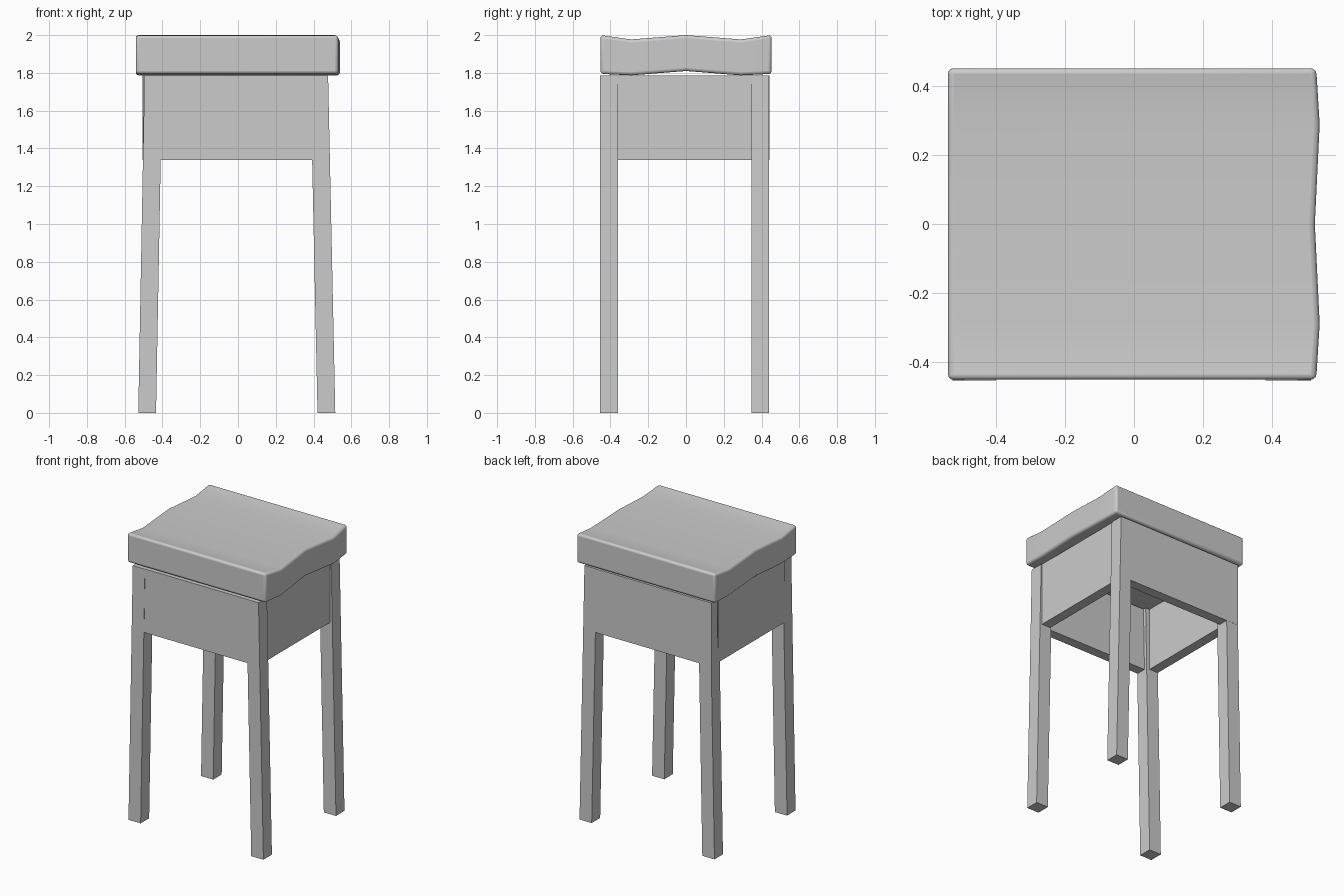
import bpy
import bmesh
import math
from mathutils import Vector

cube = bpy.data.objects.get("Cube")
if cube:
    bpy.data.objects.remove(cube, do_unlink=True)

grey = bpy.data.materials.new("plain grey")
grey.use_nodes = True
colour = (0.6, 0.6, 0.6, 1)
grey.diffuse_color = colour
grey.node_tree.nodes["Principled BSDF"].inputs["Base Color"].default_value = colour


def finish(name, bm):
    bmesh.ops.recalc_face_normals(bm, faces=bm.faces)
    mesh = bpy.data.meshes.new(name)
    bm.to_mesh(mesh)
    bm.free()
    mesh.materials.append(grey)
    obj = bpy.data.objects.new(name, mesh)
    bpy.context.collection.objects.link(obj)
    return obj


def box(name, low, high, lean=0):
    """Box between two corners; lean shifts its top along x."""
    low, high = Vector(low), Vector(high)
    bm = bmesh.new()
    bmesh.ops.create_cube(bm, size=1)
    for v in bm.verts:
        top = v.co.z > 0
        v.co = (low + high) / 2 + v.co * (high - low)
        if top:
            v.co.x += lean
    return finish(name, bm)


# Splayed legs, sheared towards the middle
WIDTH, TOP, APRON = 0.094, 1.785, 1.34
for side, x, lean in (("right", -0.528, 0.033), ("left", 0.421, -0.038)):
    for end, y in (("front", -0.455), ("back", 0.346)):
        box(f"{end}_{side}_leg", (x, y, 0), (x + WIDTH, y + WIDTH, TOP), lean)

# Deep apron boards forming an open box
THICK = 0.07
box("front_apron", (-0.42, -0.453, APRON), (0.4, -0.453 + THICK, TOP))
box("back_apron", (-0.505, 0.441 - THICK, APRON), (0.4, 0.441, TOP))
box("right_apron", (-0.503, -0.37, APRON), (-0.503 + THICK, 0.36, TOP))
box("left_apron", (0.47 - THICK, -0.37, APRON), (0.47, 0.36, TOP))

# Wavy seat: stations along y give left edge, bottom and top
stations = [(-0.453, 0.53, 1.795, 2.0), (-0.29, 0.54, 1.787, 1.977),
            (0, 0.526, 1.81, 2.0),
            (0.29, 0.54, 1.787, 1.977), (0.453, 0.53, 1.795, 2.0)]
bm = bmesh.new()
rings = [[bm.verts.new(p) for p in ((-0.541, y, low), (x, y, low),
                                    (x, y, high), (-0.541, y, high))]
         for y, x, low, high in stations]
for a, b in zip(rings, rings[1:]):
    for i in range(4):
        j = (i + 1) % 4
        bm.faces.new((a[i], a[j], b[j], b[i]))
bm.faces.new(rings[0])
bm.faces.new(rings[-1])
seat = finish("seat", bm)
bevel = seat.modifiers.new("soft_edges", "BEVEL")
bevel.width = 0.016
bevel.segments = 3
bevel.limit_method = "ANGLE"
bevel.angle_limit = math.radians(50)
bpy.ops.object.select_all(action="DESELECT")
seat.select_set(True)
bpy.context.view_layer.objects.active = seat
bpy.ops.object.shade_smooth_by_angle(angle=math.radians(40))
